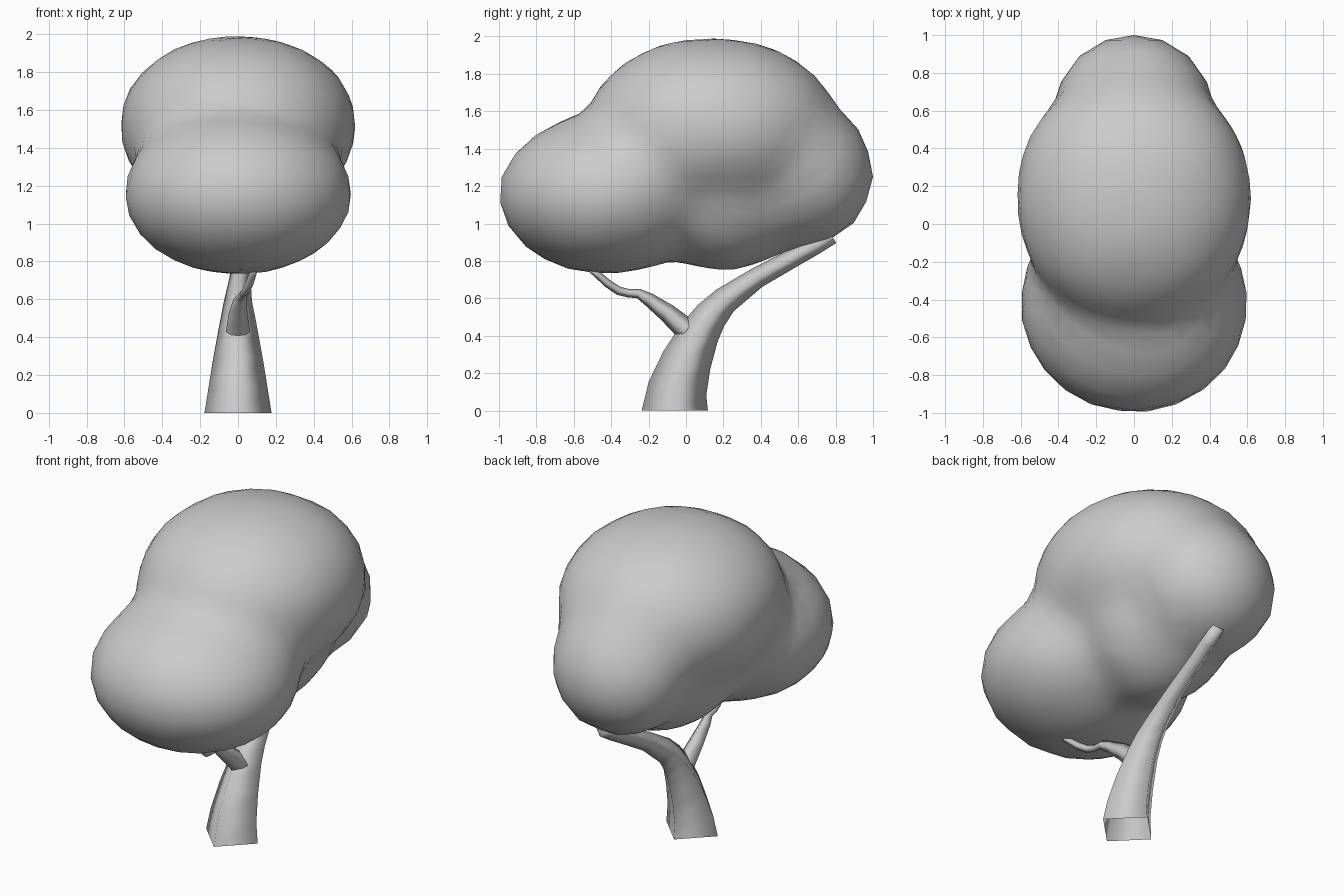
import bpy, bmesh, math
from mathutils import Vector

if "Cube" in bpy.data.objects:
    bpy.data.objects.remove(bpy.data.objects["Cube"])


def finish(name, bm):
    bmesh.ops.recalc_face_normals(bm, faces=bm.faces)
    for f in bm.faces:
        f.smooth = True
    me = bpy.data.meshes.new(name)
    bm.to_mesh(me)
    bm.free()
    ob = bpy.data.objects.new(name, me)
    bpy.context.collection.objects.link(ob)
    return ob


def limb(name, path, level_base):
    """Four-sided diamond tube along (x, y, z, radius)."""
    bm = bmesh.new()
    pts = [Vector(p[:3]) for p in path]
    rings = []
    for i, p in enumerate(pts):
        r = path[i][3]
        if i == 0 and level_base:
            t = Vector((0, 0, 1))
        else:
            t = (pts[min(i + 1, len(pts) - 1)] - pts[max(i - 1, 0)]).normalized()
        up = t.cross(Vector((1, 0, 0))).normalized()
        side = up.cross(t).normalized()
        rings.append([bm.verts.new(p + r * (math.cos(a) * side + math.sin(a) * up))
                      for a in (k * math.pi / 2 for k in range(4))])
    for a, b in zip(rings, rings[1:]):
        for k in range(4):
            bm.faces.new((a[k], a[(k + 1) % 4], b[(k + 1) % 4], b[k]))
    bm.faces.new(rings[-1])
    return finish(name, bm)


# Trunk sweeping into the rear branch
limb("trunk", [
    (0, -.06, 0, .177), (0, -.045, .12, .158), (0, .005, .27, .134),
    (0, .075, .42, .107), (0, .135, .51, .09), (0, .21, .59, .074),
    (.01, .38, .71, .056), (.02, .58, .82, .05), (.03, .68, .875, .048),
    (.03, .78, .935, .046)], True)

# Thin crooked front branch
limb("front_branch", [
    (0, .005, .43, .063), (0, -.10, .522, .05), (.01, -.20, .595, .036),
    (.025, -.255, .626, .026), (.03, -.31, .628, .023), (.04, -.36, .64, .023),
    (.06, -.42, .68, .022), (.075, -.47, .725, .02), (.095, -.54, .78, .015)],
    False)

# Foliage: blended lobes (centre y, z, radii x, y, z, power), all on x = 0
LOBES = [
    (-.43, 1.155, .60, .57, .425, 2),
    (.14, 1.515, .62, .66, .475, 2.1),
    (.65, 1.26, .40, .35, .37, 2),
    (.20, 1.12, .40, .52, .37, 1.75),
]


def field(p):
    s = 0
    for cy, cz, rx, ry, rz, e in LOBES:
        d = (abs(p.x / rx) ** e + abs((p.y - cy) / ry) ** e
             + abs((p.z - cz) / rz) ** e) ** (1 / e)
        s += math.exp(-10 * (d - 1))
    return s


core = Vector((0, 0, 1.25))
bm = bmesh.new()
bmesh.ops.create_icosphere(bm, subdivisions=4, radius=1)
for v in bm.verts:
    d = v.co.normalized()
    t = 1.4
    while t > .1 and field(core + d * t) < 1:
        t -= .005
    v.co = core + d * t
finish("foliage", bm)
